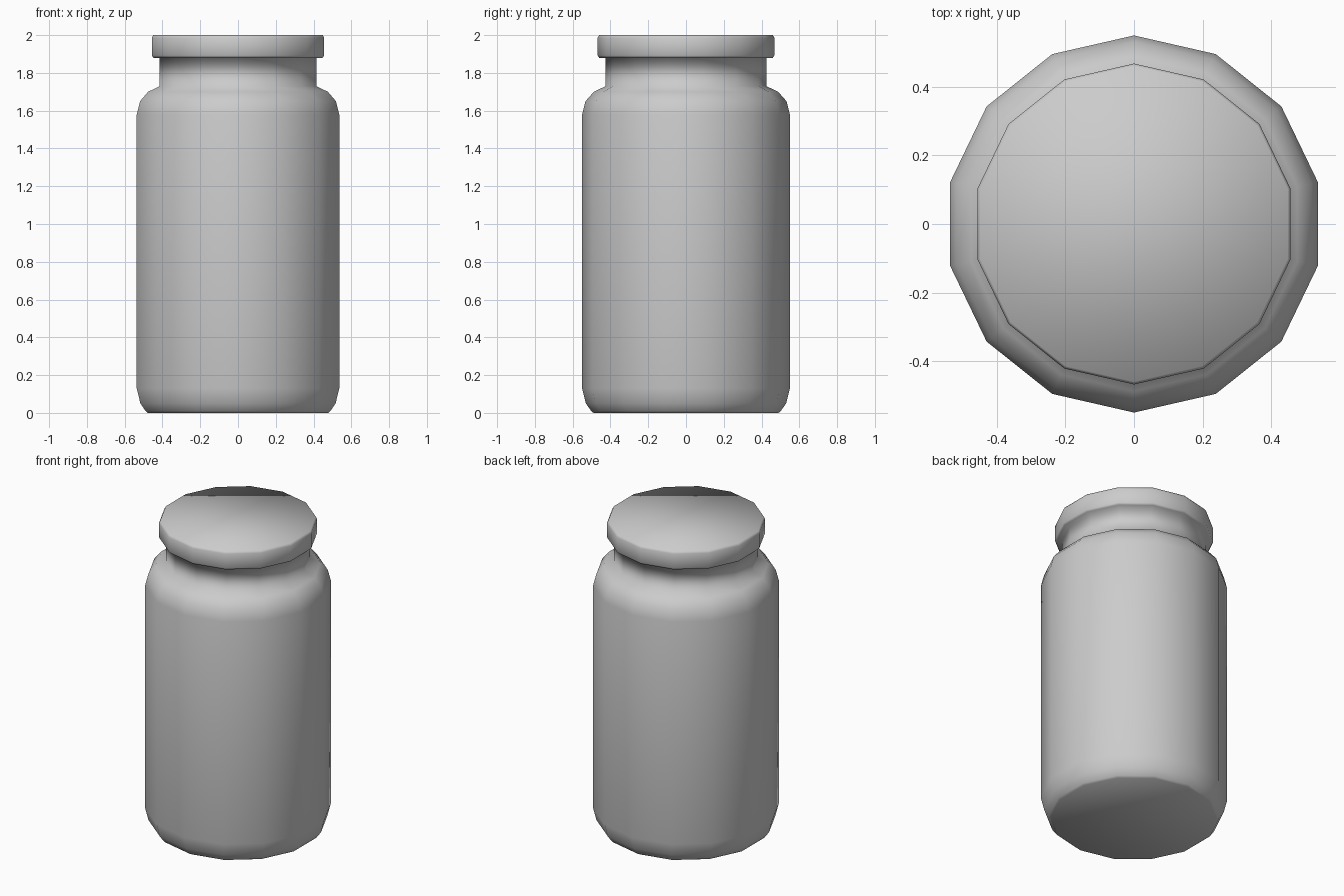
import bpy, bmesh
from math import sin, cos, pi

if "Cube" in bpy.data.objects:
    bpy.data.objects.remove(bpy.data.objects["Cube"])

SIDES = 14


def lathe(name, profile):
    """Revolve (radius, z) points around z into a closed, smooth 14-sided solid."""
    bm = bmesh.new()
    rings = []
    for r, z in profile:
        rings.append([bm.verts.new((r * sin(2 * pi * i / SIDES),
                                    r * cos(2 * pi * i / SIDES), z))
                      for i in range(SIDES)])
    for a, b in zip(rings, rings[1:]):
        for i in range(SIDES):
            j = (i + 1) % SIDES
            bm.faces.new((a[i], a[j], b[j], b[i]))
    bm.faces.new(rings[0])
    bm.faces.new(rings[-1])
    bmesh.ops.recalc_face_normals(bm, faces=bm.faces)
    for f in bm.faces:
        f.smooth = True
    mesh = bpy.data.meshes.new(name)
    bm.to_mesh(mesh)
    bm.free()
    obj = bpy.data.objects.new(name, mesh)
    bpy.context.collection.objects.link(obj)
    return obj


# Jar: chamfered base, straight wall, rounded shoulder, neck and lid rim
lathe("jar", [
    (0.49, 0.0), (0.502, 0.01), (0.53, 0.05), (0.55, 0.13),
    (0.55, 1.58), (0.532, 1.65), (0.488, 1.70), (0.425, 1.73),
    (0.425, 1.88), (0.46, 1.88), (0.468, 1.892),
    (0.468, 1.985), (0.46, 2.0),
])
